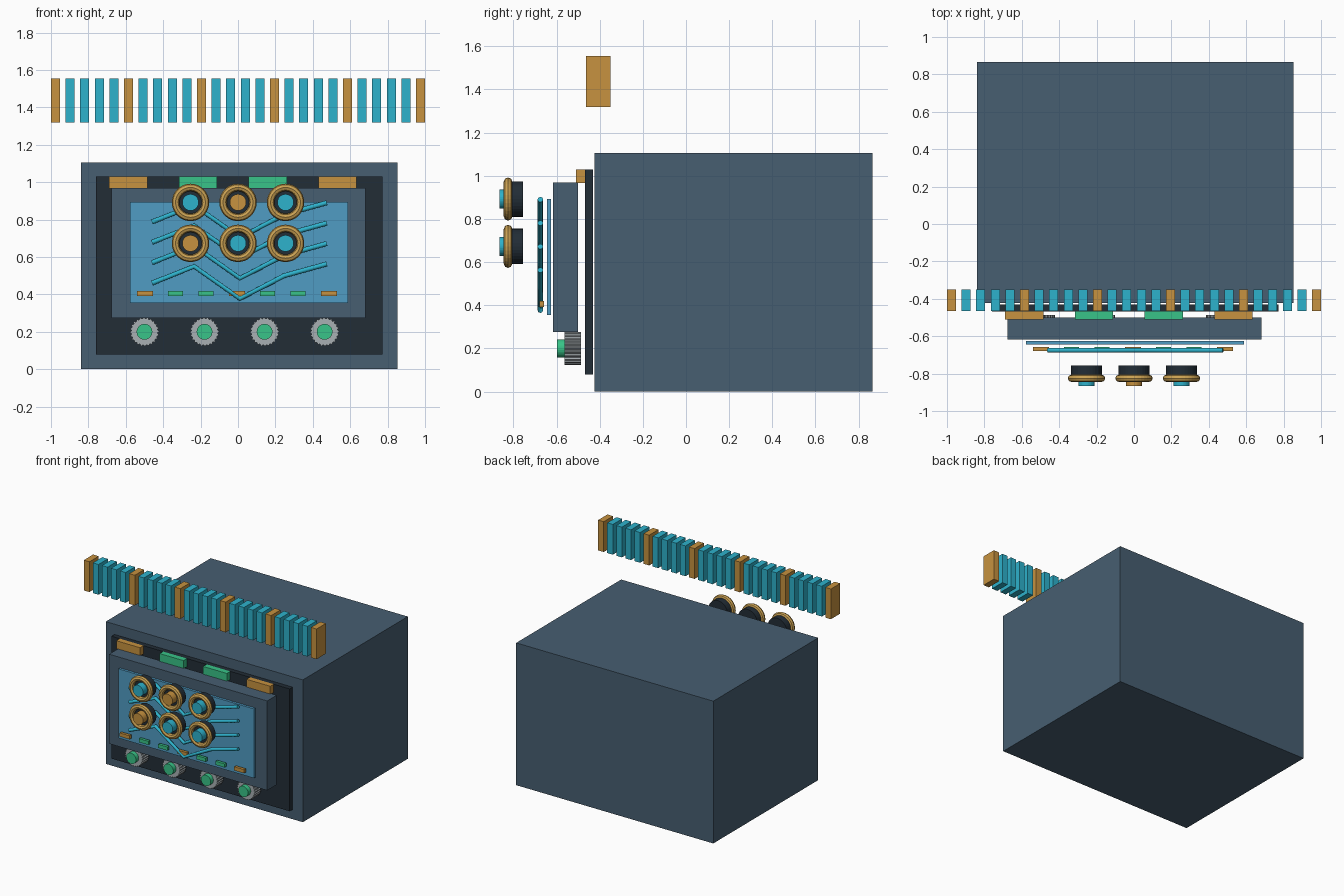
import bpy
import bmesh
from math import pi, sin, cos
from mathutils import Matrix, Vector

cube = bpy.data.objects.get("Cube")
if cube:
    bpy.data.objects.remove(cube, do_unlink=True)


def material(name, rgb):
    m = bpy.data.materials.new(name)
    m.use_nodes = True
    colour = (*rgb, 1)
    m.diffuse_color = colour
    m.node_tree.nodes["Principled BSDF"].inputs["Base Color"].default_value = colour
    return m


SLATE = material("slate", (0.063, 0.112, 0.165))
DARK = material("charcoal", (0.016, 0.026, 0.037))
AMBER = material("amber", (0.571, 0.287, 0.05))
BRASS = material("brass", (0.6, 0.36, 0.085))
CYAN = material("cyan", (0.027, 0.445, 0.604))
GLASS = material("screen_blue", (0.08, 0.332, 0.552))
GREEN = material("green", (0.04, 0.552, 0.246))
SILVER = material("silver", (0.392, 0.434, 0.456))


def finish(name, bm, mat):
    bmesh.ops.recalc_face_normals(bm, faces=bm.faces)
    mesh = bpy.data.meshes.new(name)
    bm.to_mesh(mesh)
    bm.free()
    mesh.materials.append(mat)
    obj = bpy.data.objects.new(name, mesh)
    bpy.context.collection.objects.link(obj)
    return obj


def box(name, x, y, z, mat):
    """Box from (min, max) pairs on each axis."""
    bm = bmesh.new()
    lo, hi = Vector((x[0], y[0], z[0])), Vector((x[1], y[1], z[1]))
    bmesh.ops.create_cube(bm, size=1, matrix=Matrix.Translation((lo + hi) / 2)
                          @ Matrix.Diagonal((*(hi - lo), 1)))
    return finish(name, bm, mat)


def disc(name, x, z, y, radius, mat, sides=32, tooth=0):
    """Cylinder facing -y; tooth cuts alternate pairs of rim points inwards."""
    bm = bmesh.new()
    ring = []
    for i in range(sides):
        r = radius - (tooth if i % 4 > 1 else 0)
        a = 2 * pi * i / sides
        ring.append(bm.verts.new((x + r * cos(a), y[0], z + r * sin(a))))
    cap = bm.faces.new(ring)
    side = bmesh.ops.extrude_face_region(bm, geom=[cap], use_keep_orig=True)
    moved = [v for v in side["geom"] if isinstance(v, bmesh.types.BMVert)]
    bmesh.ops.translate(bm, verts=moved, vec=(0, y[1] - y[0], 0))
    return finish(name, bm, mat)


def ring(name, x, y, z, major, minor, mat):
    bpy.ops.mesh.primitive_torus_add(
        major_radius=major, minor_radius=minor, major_segments=32,
        minor_segments=8, location=(x, y, z), rotation=(pi / 2, 0, 0))
    obj = bpy.context.object
    obj.name = name
    obj.data.materials.append(mat)


def tube(name, points, radius, mat):
    curve = bpy.data.curves.new(name, "CURVE")
    curve.dimensions = "3D"
    curve.bevel_depth = radius
    curve.bevel_resolution = 2
    curve.use_fill_caps = True
    line = curve.splines.new("POLY")
    line.points.add(len(points) - 1)
    for p, co in zip(line.points, points):
        p.co = (*co, 1)
    curve.materials.append(mat)
    obj = bpy.data.objects.new(name, curve)
    bpy.context.collection.objects.link(obj)


# Cabinet, front panel, housing and screen
box("cabinet", (-0.84, 0.853), (-0.423, 0.865), (0, 1.105), SLATE)
box("front_panel", (-0.76, 0.772), (-0.468, -0.431), (0.08, 1.03), DARK)
box("screen_housing", (-0.675, 0.683), (-0.617, -0.5), (0.275, 0.97), SLATE)
box("screen", (-0.577, 0.588), (-0.644, -0.625), (0.355, 0.893), GLASS)

# Floating row of bars, every fifth one amber
for i in range(26):
    x = -0.976 + i * 1.952 / 25
    box(f"top_bar_{i + 1}", (x - 0.024, x + 0.024), (-0.464, -0.35),
        (1.32, 1.555), AMBER if i % 5 == 0 else CYAN)

# Indicator plates along the top of the panel
for i in range(4):
    x = -0.587 + i * 0.373
    box(f"indicator_{i + 1}", (x - 0.102, x + 0.102), (-0.51, -0.467),
        (0.966, 1.03), AMBER if i in (0, 3) else GREEN)

# Small status lights along the bottom of the screen
for i in range(7):
    x = -0.498 + i * 0.164
    gold = i % 3 == 0
    w = 0.043 if gold else 0.04
    box(f"status_light_{i + 1}", (x - w, x + w), (-0.68, -0.658),
        (0.391, 0.419), AMBER if gold else GREEN)

# Zigzag traces across the screen
zigzag = [(-0.46, 0), (-0.235, 0.09), (0.01, -0.083), (0.247, 0.04), (0.475, 0.103)]
for i in range(4):
    tube(f"trace_{i + 1}",
         [(x, -0.675, 0.46 + i * 0.109 + dz) for x, dz in zigzag], 0.013, CYAN)

# Six large dials: dark drum, brass rim and coloured hub
for row, z in enumerate((0.892, 0.673)):
    for col in range(3):
        x = (col - 1) * 0.254
        tag = f"{'upper' if row == 0 else 'lower'}_{col + 1}"
        disc(f"dial_drum_{tag}", x, z, (-0.81, -0.756), 0.082, DARK)
        ring(f"dial_rim_{tag}", x, -0.825, z, 0.08, 0.02, BRASS)
        hub = AMBER if (row, col) in ((0, 1), (1, 0)) else CYAN
        disc(f"dial_hub_{tag}", x, z, (-0.865, -0.805), 0.044, hub)

# Four toothed knobs with green caps
for i in range(4):
    x = -0.5 + i * 0.321
    disc(f"knob_{i + 1}", x, 0.2, (-0.564, -0.487), 0.077, SILVER, 96, 0.006)
    disc(f"knob_cap_{i + 1}", x, 0.2, (-0.598, -0.56), 0.042, GREEN)
